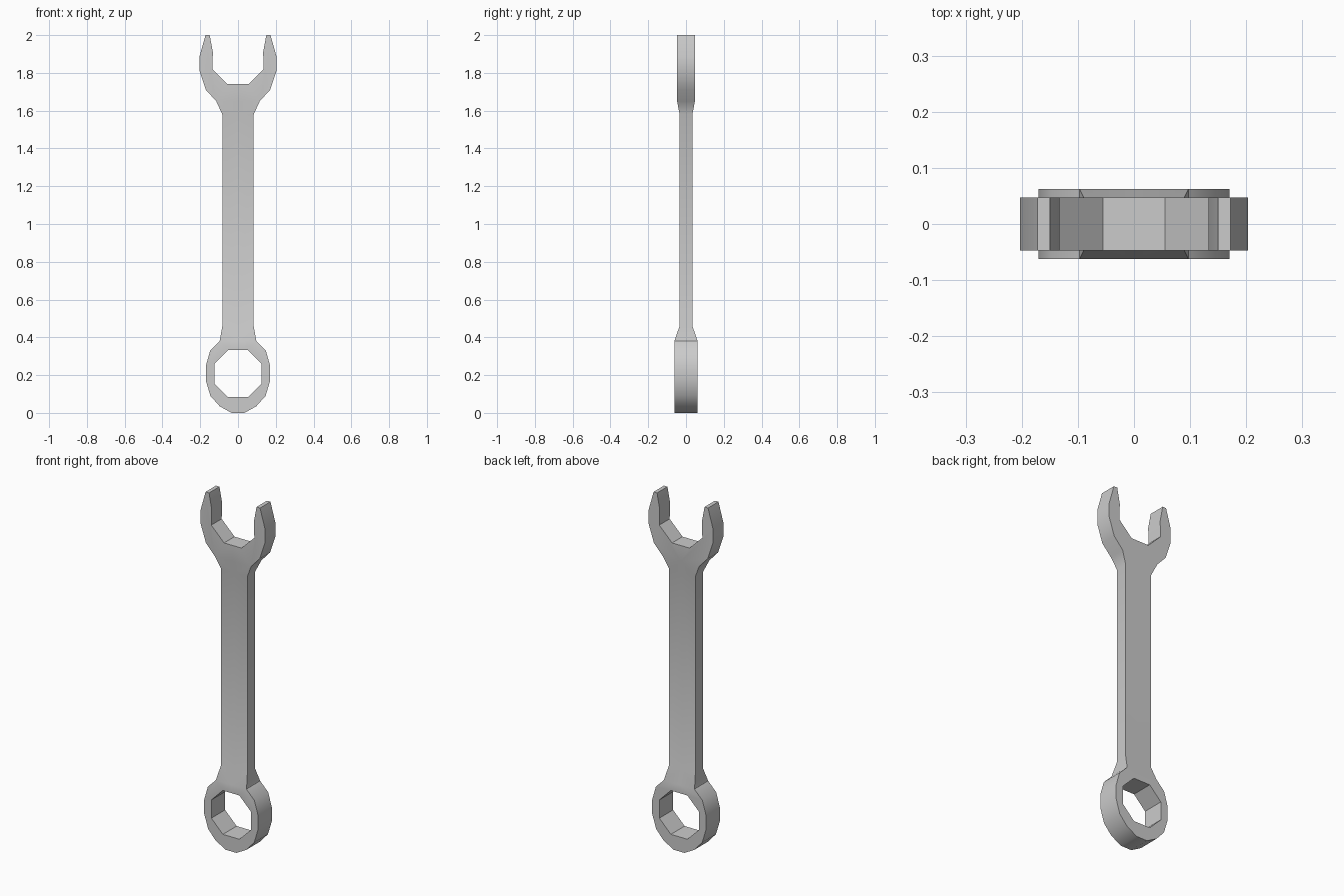
import bpy, bmesh, math

if "Cube" in bpy.data.objects:
    bpy.data.objects.remove(bpy.data.objects["Cube"])

# Half-thickness along the length: ring, handle, open jaw
STATIONS = [(0.0, 0.062), (0.38, 0.062), (0.46, 0.034), (1.58, 0.034), (1.65, 0.047), (2.0, 0.047)]

def thickness(z):
    for (z0, t0), (z1, t1) in zip(STATIONS, STATIONS[1:]):
        if z <= z1:
            return t0 + (t1 - t0) * (z - z0) / (z1 - z0)
    return STATIONS[-1][1]

# Right half of the silhouette, counter-clockwise seen from the front
ring = [(0, 0), (0.034, 0), (0.097, 0.035), (0.146, 0.09), (0.17, 0.17), (0.17, 0.25),
        (0.147, 0.33), (0.097, 0.38), (0, 0.38),
        (0, 0.333), (0.052, 0.333), (0.125, 0.26), (0.125, 0.156), (0.052, 0.083), (0, 0.083)]
jaw = [(0, 1.65), (0.115, 1.65), (0.17, 1.71), (0.203, 1.81), (0.203, 1.89), (0.172, 2),
       (0.15, 2), (0.133, 1.91), (0.136, 1.82), (0.055, 1.74), (0, 1.74)]
shaft = [(0.097, 0.38), (0.083, 0.46), (0.083, 1.58), (0.115, 1.65)]
panels = [ring, jaw]
for (x0, z0), (x1, z1) in zip(shaft, shaft[1:]):
    panels.append([(0, z0), (x0, z0), (x1, z1), (0, z1)])

bm = bmesh.new()
cache = {}

def vert(p, side):
    key = (p, side)
    if key not in cache:
        cache[key] = bm.verts.new((p[0], side * thickness(p[1]), p[1]))
    return cache[key]

# Front and back faces
edges = set()
for panel in panels:
    bm.faces.new([vert(p, -1) for p in panel])
    bm.faces.new([vert(p, 1) for p in reversed(panel)])
    edges.update(zip(panel, panel[1:] + panel[:1]))

# Side walls on every outline edge except the mirror seam
for a, b in sorted(edges):
    if (b, a) not in edges and (a[0] or b[0]):
        bm.faces.new([vert(b, -1), vert(a, -1), vert(a, 1), vert(b, 1)])

mesh = bpy.data.meshes.new("wrench")
bm.to_mesh(mesh)
bm.free()
wrench = bpy.data.objects.new("wrench", mesh)
bpy.context.collection.objects.link(wrench)
bpy.context.view_layer.objects.active = wrench
wrench.select_set(True)

# Left half
mirror = wrench.modifiers.new("mirror", 'MIRROR')
mirror.use_clip = True
bpy.ops.object.modifier_apply(modifier=mirror.name)
bpy.ops.object.shade_smooth_by_angle(angle=math.radians(30))
